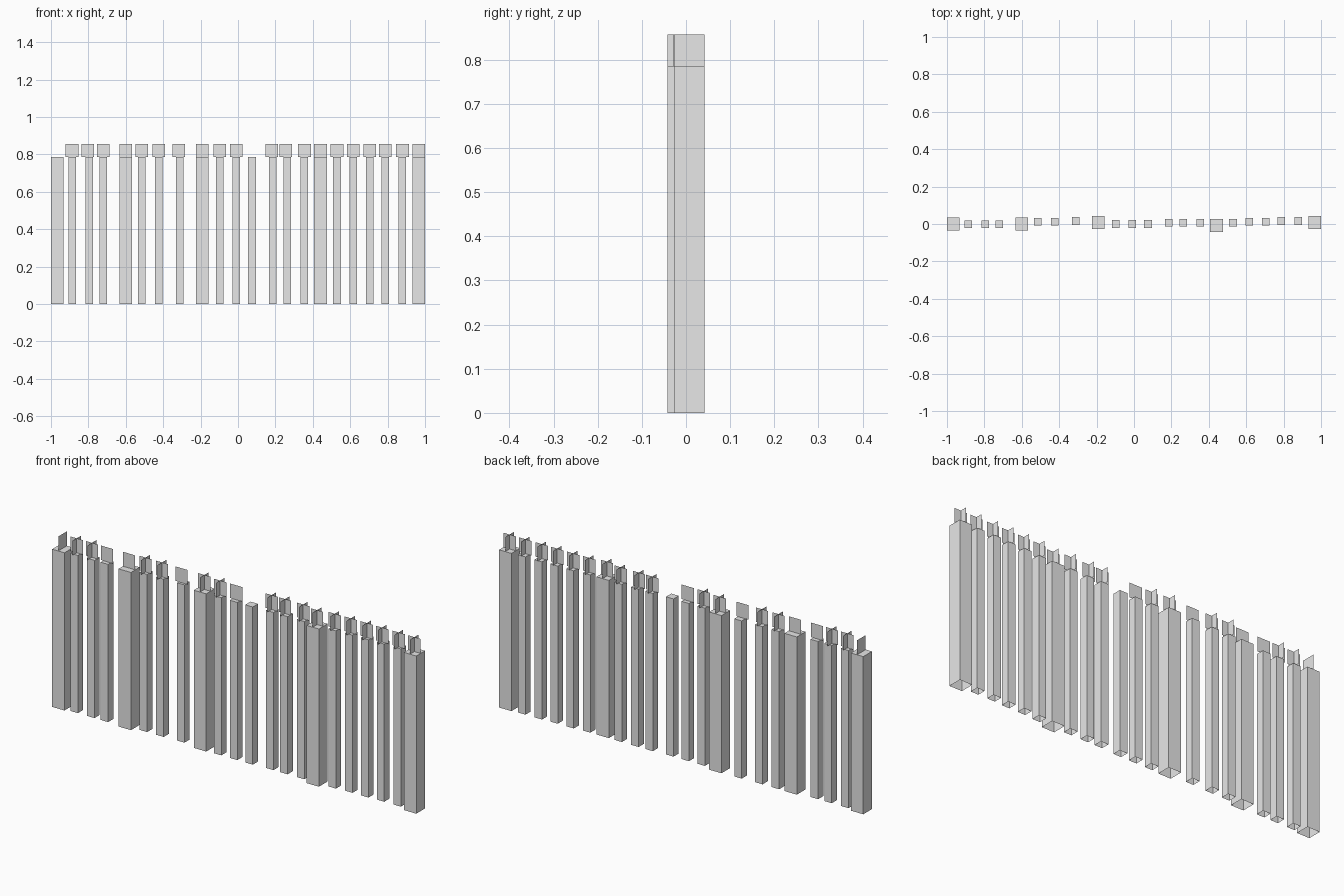
import bpy
import bmesh

if "Cube" in bpy.data.objects:
    bpy.data.objects.remove(bpy.data.objects["Cube"], do_unlink=True)

POST_TOP = 0.785
TIP_TOP = 0.857
WIDE, SLIM, TIP = 0.068, 0.041, 0.068

# One grey material for the whole fence
grey = bpy.data.materials.new("plain_grey")
grey.use_nodes = True
grey.diffuse_color = (0.8, 0.8, 0.8, 1)
grey.node_tree.nodes["Principled BSDF"].inputs["Base Color"].default_value = (0.8, 0.8, 0.8, 1)


def finish(bm, name):
    """Turn a bmesh into a named, flat shaded grey object."""
    mesh = bpy.data.meshes.new(name)
    bm.to_mesh(mesh)
    bm.free()
    mesh.materials.append(grey)
    obj = bpy.data.objects.new(name, mesh)
    bpy.context.collection.objects.link(obj)
    return obj


def add_post(name, x, y, width):
    """Square hollow post with a closed top and an open foot."""
    bm = bmesh.new()
    bmesh.ops.create_cube(bm, size=1)
    for v in bm.verts:
        v.co.x = x + v.co.x * width
        v.co.y = y + v.co.y * width
        v.co.z = (v.co.z + 0.5) * POST_TOP
    bm.normal_update()
    foot = [f for f in bm.faces if f.normal.z < -0.9]
    bmesh.ops.delete(bm, geom=foot, context="FACES_ONLY")
    finish(bm, name)


def add_tip(name, x, y, directions):
    """Thin upright cards on top of a post, along x, along y or crossed."""
    bm = bmesh.new()
    half = TIP / 2
    for direction in directions:
        dx, dy = (half, 0) if direction == "x" else (0, half)
        corners = [(x - dx, y - dy, POST_TOP), (x + dx, y + dy, POST_TOP),
                   (x + dx, y + dy, TIP_TOP), (x - dx, y - dy, TIP_TOP)]
        bm.faces.new([bm.verts.new(c) for c in corners])
    finish(bm, name)


# Each post: x, y, kind, tip directions, sideways shift of the tip
POSTS = [
    (-0.966, 0, "wide", "y", 0),
    (-0.887, -0.002, "slim", "xy", 0),
    (-0.795, -0.002, "slim", "xy", -0.008),
    (-0.72, -0.002, "slim", "x", 0),
    (-0.6, 0, "wide", "x", 0),
    (-0.515, 0.012, "slim", "xy", 0),
    (-0.424, 0.012, "slim", "xy", 0),
    (-0.312, 0.016, "slim", "x", -0.005),
    (-0.191, 0.008, "wide", "xy", 0),
    (-0.098, 0, "slim", "xy", 0),
    (-0.01, 0, "slim", "x", 0),
    (0.075, 0, "slim", "", 0),
    (0.185, 0.006, "slim", "xy", -0.004),
    (0.263, 0.006, "slim", "xy", -0.008),
    (0.355, 0.006, "slim", "xy", 0),
    (0.441, -0.008, "wide", "xy", 0),
    (0.529, 0.006, "slim", "xy", 0),
    (0.616, 0.012, "slim", "xy", 0),
    (0.704, 0.012, "slim", "xy", 0),
    (0.788, 0.016, "slim", "xy", 0),
    (0.879, 0.016, "slim", "xy", 0),
    (0.966, 0.008, "wide", "xy", 0),
]

for number, (x, y, kind, directions, shift) in enumerate(POSTS, start=1):
    add_post(f"{kind}_post_{number}", x, y, WIDE if kind == "wide" else SLIM)
    if directions:
        tip_y = max(-0.008, min(0.008, y))
        add_tip(f"post_tip_{number}", x + shift, tip_y, directions)
